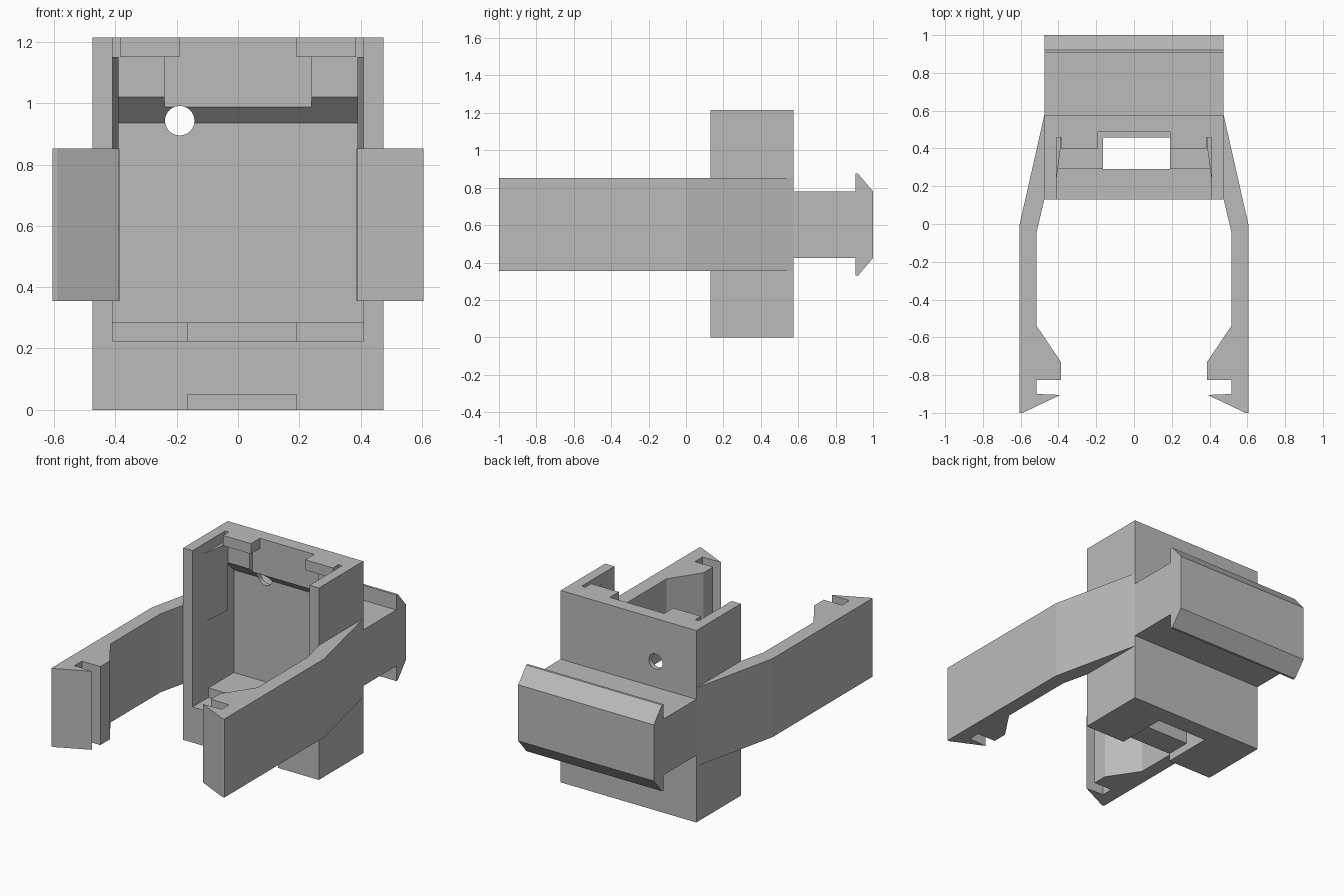
import bpy, bmesh, math
from mathutils import Vector

if "Cube" in bpy.data.objects:
    bpy.data.objects.remove(bpy.data.objects["Cube"], do_unlink=True)

grey = bpy.data.materials.new("plain grey")
grey.use_nodes = True
colour = (0.5, 0.5, 0.5, 1)
grey.diffuse_color = colour
grey.node_tree.nodes["Principled BSDF"].inputs["Base Color"].default_value = colour


def prism(name, outline, axis, low, high):
    """Extrude a 2D outline along x (outline in y, z) or z (outline in x, y)."""
    bm = bmesh.new()
    place = (lambda a, b: (low, a, b)) if axis == "x" else (lambda a, b: (a, b, low))
    face = bm.faces.new([bm.verts.new(place(a, b)) for a, b in outline])
    grown = bmesh.ops.extrude_face_region(bm, geom=[face])["geom"]
    shift = Vector((high - low, 0, 0) if axis == "x" else (0, 0, high - low))
    bmesh.ops.translate(bm, vec=shift, verts=[g for g in grown if isinstance(g, bmesh.types.BMVert)])
    bmesh.ops.recalc_face_normals(bm, faces=bm.faces[:])
    mesh = bpy.data.meshes.new(name)
    bm.to_mesh(mesh)
    bm.free()
    mesh.materials.append(grey)
    obj = bpy.data.objects.new(name, mesh)
    bpy.context.collection.objects.link(obj)
    return obj


def box(name, x, y, z):
    corners = [(x[0], y[0]), (x[1], y[0]), (x[1], y[1]), (x[0], y[1])]
    return prism(name, corners, "z", *z)


def cut(target, cutter):
    mod = target.modifiers.new("cut", "BOOLEAN")
    mod.operation = "DIFFERENCE"
    mod.solver = "EXACT"
    mod.object = cutter
    bpy.context.view_layer.objects.active = target
    bpy.ops.object.modifier_apply(modifier=mod.name)
    bpy.data.objects.remove(cutter, do_unlink=True)


def mirrored(outline, side):
    return [(side * a, b) for a, b in outline]


# Upright housing, open to the front and top
housing = box("housing", (-0.475, 0.475), (0.13, 0.575), (0, 1.215))

# Cavity with a stepped floor and a sloped overhang at the back
cut(housing, prism("cavity_cutter", [
    (0, 0.225), (0.29, 0.225), (0.29, 0.285), (0.545, 0.285),
    (0.545, 0.935), (0.457, 1.02), (0.457, 1.3), (0, 1.3)], "x", -0.41, 0.41))
cut(housing, box("centre_recess_cutter", (-0.24, 0.24), (0.3, 0.49), (0.95, 1.3)))

# Floor slot and the shallow groove underneath
cut(housing, box("slot_cutter", (-0.165, 0.19), (0.29, 0.457), (-0.1, 0.4)))
cut(housing, box("groove_cutter", (-0.165, 0.19), (0, 0.35), (-0.1, 0.05)))

# Round hole through the back wall
bpy.ops.mesh.primitive_cylinder_add(vertices=48, radius=0.048, depth=0.4,
                                    location=(-0.19, 0.53, 0.943), rotation=(math.pi / 2, 0, 0))
cut(housing, bpy.context.object)

for side, label in ((1, "left"), (-1, "right")):
    # Retaining tab at the top of the cavity
    prism(label + "_tab", mirrored([(0.19, 0.40), (0.385, 0.40), (0.385, 0.48), (0.24, 0.52),
                                    (0.19, 0.49)], side), "z", 1.15, 1.215)
    # Tapered guide on the inner side wall
    prism(label + "_guide", mirrored([(0.41, 0.24), (0.39, 0.39), (0.39, 0.457),
                                      (0.42, 0.457), (0.42, 0.24)], side), "z", 0.72, 1.15)
    # Clip arm with a hooked and notched end
    prism(label + "_arm", mirrored([
        (0.475, 0.575), (0.605, 0), (0.605, -1), (0.59, -1), (0.39, -0.905), (0.515, -0.90),
        (0.515, -0.825), (0.387, -0.825), (0.387, -0.73), (0.515, -0.54), (0.515, -0.04),
        (0.475, 0.13), (0.45, 0.2), (0.45, 0.55)], side), "z", 0.355, 0.852)

# Rear neck ending in a bevelled rail
prism("rear_rail", [
    (0.56, 0.425), (0.905, 0.425), (0.905, 0.33), (0.92, 0.33), (1, 0.425),
    (1, 0.78), (0.92, 0.875), (0.905, 0.875), (0.905, 0.78), (0.56, 0.78)],
    "x", -0.475, 0.475)
